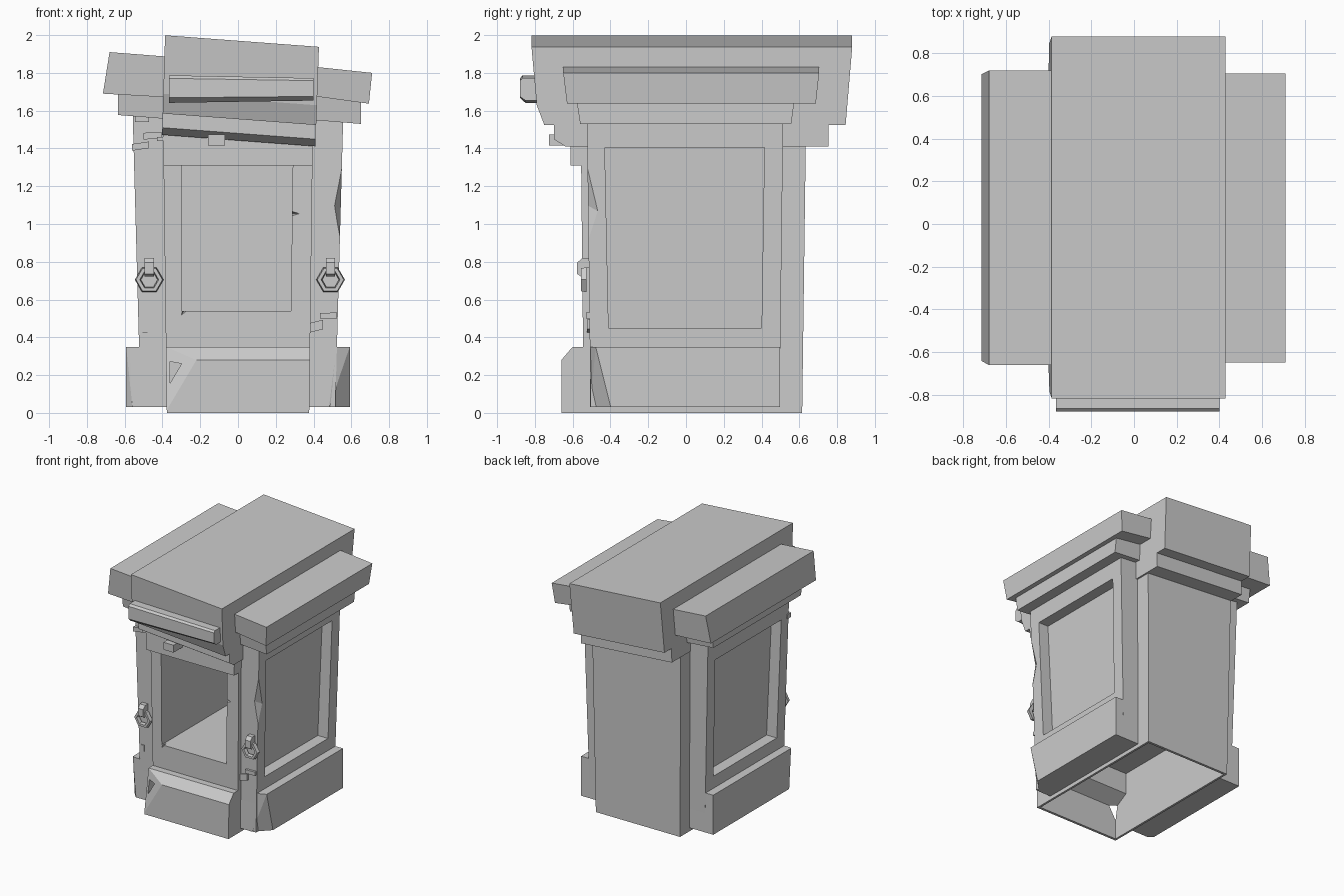
import bpy, bmesh
from math import cos, sin, pi
from mathutils import Vector

if "Cube" in bpy.data.objects:
    bpy.data.objects.remove(bpy.data.objects["Cube"])


def finish(name, bm):
    bmesh.ops.recalc_face_normals(bm, faces=bm.faces[:])
    me = bpy.data.meshes.new(name)
    bm.to_mesh(me)
    bm.free()
    ob = bpy.data.objects.new(name, me)
    bpy.context.collection.objects.link(ob)
    return ob


def loft(name, a, b):
    """Solid between two outlines with equal point counts."""
    bm = bmesh.new()
    va, vb = [bm.verts.new(p) for p in a], [bm.verts.new(p) for p in b]
    n = len(a)
    bm.faces.new(va)
    bm.faces.new(vb[::-1])
    for i in range(n):
        bm.faces.new((va[i], vb[i], vb[(i + 1) % n], va[(i + 1) % n]))
    return finish(name, bm)


def hull(name, pts):
    bm = bmesh.new()
    for p in pts:
        bm.verts.new(p)
    bmesh.ops.convex_hull(bm, input=bm.verts[:])
    return finish(name, bm)


def box(name, x0, x1, y0, y1, z0, z1, tilt=0):
    c = (x0 + x1) / 2
    return hull(name, [(x, y, z + tilt * (x - c))
                       for x in (x0, x1) for y in (y0, y1) for z in (z0, z1)])


def chip(tri, apex):
    """Cutter whose widened base is the break plane."""
    tri = [Vector(p) for p in tri]
    c = sum(tri, Vector()) / len(tri)
    return hull("chip_cutter", [c + (p - c) * 1.2 for p in tri] + [apex])


def cut(ob, cutters):
    for c in cutters:
        c.hide_render = True
        m = ob.modifiers.new("cut", 'BOOLEAN')
        m.operation, m.solver, m.object = 'DIFFERENCE', 'EXACT', c
    dg = bpy.context.evaluated_depsgraph_get()
    me = bpy.data.meshes.new_from_object(ob.evaluated_get(dg))
    ob.modifiers.clear()
    ob.data = me
    for c in cutters:
        bpy.data.objects.remove(c)


# Central body: side profile with sloped plinth and lintel
prof = [(-.66, 0), (-.66, .28), (-.6, .35), (-.545, .35), (-.555, 1.31),
        (-.612, 1.31), (-.612, 1.5), (.635, 1.5), (.615, 0)]
body = loft("central_body", *[[(s * (.377 + .013 * z), y, z) for y, z in prof]
                              for s in (-1, 1)])
hollow = [(-.64, -.05), (-.64, .26), (-.52, .33), (-.52, .5), (.595, .5), (.595, -.05)]
cut(body, [
    hull("niche_cutter", [(x, y, z) for y in (-.75, .56) for x, z in
                          ((-.3, .54), (.28, .54), (.29, 1.31), (-.3, 1.31))]),
    loft("hollow_cutter", *[[(x, y, z) for y, z in hollow] for x in (-.36, .36)]),
    chip([(-.38, -.6, .35), (-.22, -.66, .28), (-.38, -.66, .01)], (-.5, -.85, .42)),
    hull("nick_cutter", [(.28, -.6, 1.08), (.28, -.6, 1.03), (.34, -.57, 1.055), (.28, -.5, 1.055)]),
    hull("nick_cutter", [(-.29, -.6, .6), (-.24, -.6, .55), (-.31, -.57, .5), (-.28, -.5, .55)]),
])

# Central cap: stepped profile, leaning down to the right
prof = [(-.818, 1.97), (-.79, 1.66), (-.75, 1.555), (-.70, 1.555), (-.70, 1.48),
        (-.64, 1.442), (.755, 1.442), (.755, 1.555), (.845, 1.555), (.88, 1.97)]
loft("central_cap", *[[(x + s * (z - 1.44), y, z - .075 * (x + s * (z - 1.44)))
                       for y, z in prof] for x, s in ((-.402, .03), (.41, .035))])
prof = [(-.79, 1.785), (-.865, 1.785), (-.88, 1.77), (-.88, 1.675), (-.85, 1.65), (-.78, 1.65)]
loft("front_cap_bar", *[[(x, y, zc + (z - 1.72) * k) for y, z in prof]
                        for x, zc, k in ((-.365, 1.717, 1.08), (.4, 1.715, .88))])

# Side wings: flared block with recessed panel and plinth
for s, label in ((-1, "left"), (1, "right")):
    def ring(x0, x1, y0, y1, z):
        return [(s * x0, y0, z), (s * x1, y0, z), (s * x1, y1, z), (s * x0, y1, z)]
    wing = loft(label + "_wing", ring(.37, .515, -.505, .495, .03),
                ring(.385, .558, -.525, .515, 1.6))
    cutters = [hull("panel_cutter", [
        (s * x, y, z) for (x, y, z) in
        [(.435, -.41, .45), (.435, .4, .45), (.465, .415, 1.405), (.465, -.43, 1.405),
         (.7, -.41, .45), (.7, .4, .45), (.7, .415, 1.405), (.7, -.43, 1.405)]])]
    if s > 0:
        cutters.append(chip([(.555, -.522, 1.31), (.515, -.518, 1.1), (.54, -.513, .95),
                             (.548, -.465, 1.07)], (.68, -.63, 1.1)))
    cut(wing, cutters)
    k = 1 if s > 0 else .3
    base = []
    for z, cx, cy in ((.03, .11, .11), (.35, .07, .03)):
        base += [(s * .37, -.508, z), (s * (.592 - cx * k), -.508, z),
                 (s * .592, -.508 + cy * k, z), (s * .592, .497, z), (s * .37, .497, z)]
    hull(label + "_wing_plinth", base)

# Side caps and the moulding below them, each leaning its own way
caps = {
    "left_cap": ([(-.68, 1.91), (-.36, 1.885), (-.36, 1.67), (-.715, 1.69)], -.662, .72),
    "left_cap_moulding": ([(-.635, 1.72), (-.36, 1.72), (-.36, 1.555), (-.635, 1.577)], -.585, .575),
    "right_cap": ([(.38, 1.835), (.71, 1.80), (.693, 1.637), (.38, 1.68)], -.65, .705),
    "right_cap_moulding": ([(.38, 1.72), (.65, 1.66), (.65, 1.53), (.38, 1.552)], -.58, .575),
}
for name, (pts, y0, y1) in caps.items():
    zm = min(z for x, z in pts)
    loft(name, [(x, y0 + (.02 if z < zm + .06 else 0), z) for x, z in pts],
         [(x, y1 - (.018 if z < zm + .06 else 0), z) for x, z in pts])


# Hexagonal pull rings with hooks
def hexagon_ring(name, cx, cz):
    bm = bmesh.new()
    rows = []
    for i in range(6):
        a = i * pi / 3
        rows.append([bm.verts.new((cx + r * cos(a), y, cz + r * sin(a)))
                     for r, y in ((.076, -.528), (.07, -.556), (.05, -.556), (.044, -.528))])
    for i in range(6):
        p, q = rows[i], rows[(i + 1) % 6]
        for j in range(4):
            m = (j + 1) % 4
            bm.faces.new((p[j], p[m], q[m], q[j]))
    return finish(name, bm)


for label, cx in (("left", -.47), ("right", .49)):
    hexagon_ring(label + "_pull_ring", cx, .705)
    prof = [(-.5, .82), (-.55, .82), (-.576, .795), (-.576, .735), (-.556, .722),
            (-.54, .74), (-.54, .77), (-.5, .77)]
    loft(label + "_ring_hook", *[[(cx + d, y, z) for y, z in prof] for d in (-.024, .024)])

# Loose fragments and cracks standing proud of the front
for i, (x0, x1, y0, y1, z0, z1, t) in enumerate([
        (-.16, -.07, -.725, -.6, 1.415, 1.475, 0),
        (-.43, -.38, -.61, -.58, 1.44, 1.46, 0),
        (-.56, -.47, -.545, -.5, 1.395, 1.43, .15),
        (-.50, -.405, -.545, -.5, 1.45, 1.485, .05),
        (-.545, -.47, -.54, -.5, 1.54, 1.58, 0),
        (-.505, -.48, -.518, -.49, .425, .475, 0),
        (.385, .45, -.525, -.49, .435, .485, .25),
        (.435, .523, -.53, -.49, .5, .53, .02)]):
    box("stone_fragment_%d" % i, x0, x1, y0, y1, z0, z1, t)
